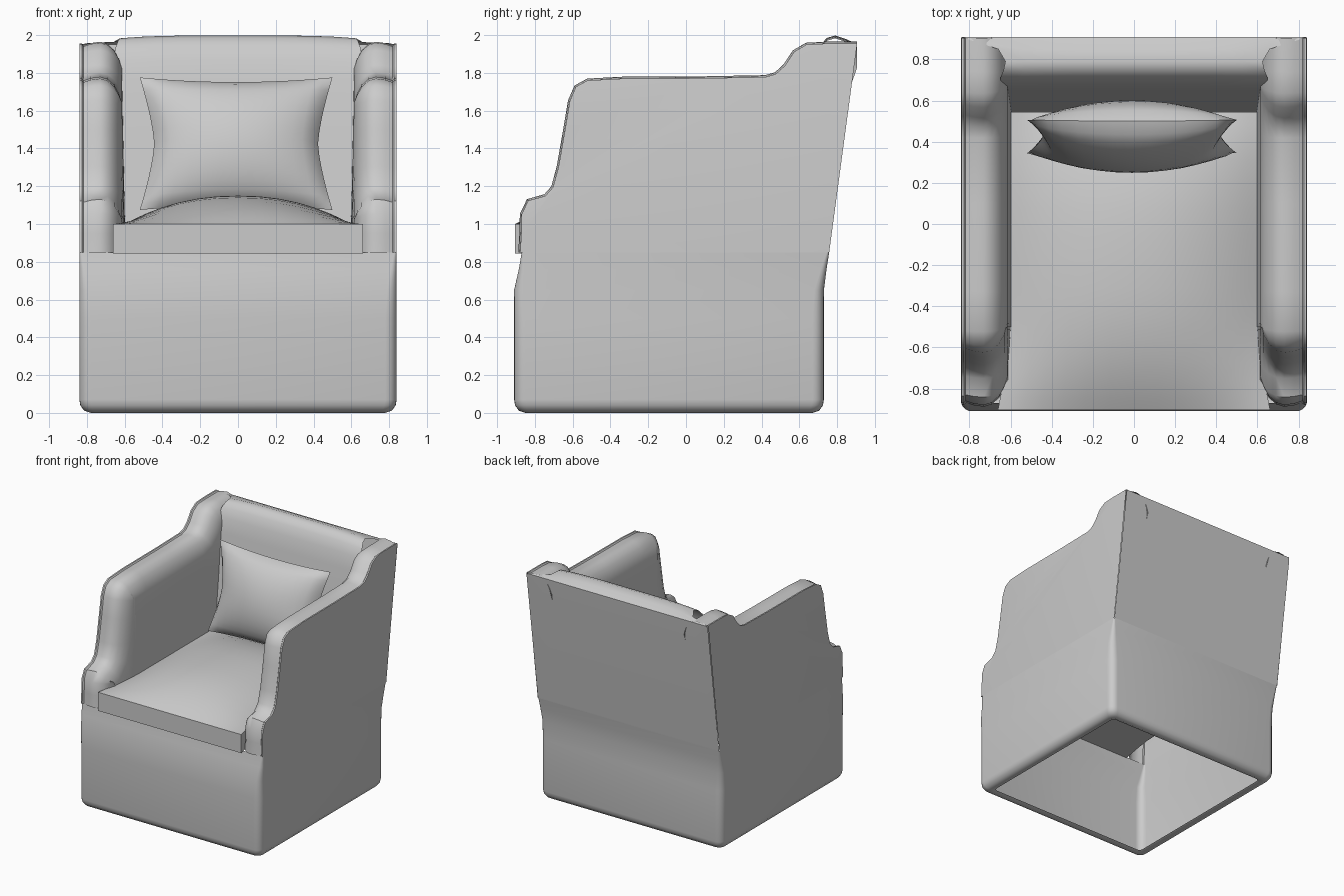
import bpy, bmesh, math
from mathutils import Vector

if "Cube" in bpy.data.objects:
    bpy.data.objects.remove(bpy.data.objects["Cube"])


def finish(name, bm, angle=40, weld=0.0005):
    bmesh.ops.remove_doubles(bm, verts=bm.verts, dist=weld)
    bmesh.ops.recalc_face_normals(bm, faces=bm.faces)
    me = bpy.data.meshes.new(name)
    bm.to_mesh(me)
    bm.free()
    ob = bpy.data.objects.new(name, me)
    bpy.context.collection.objects.link(ob)
    bpy.ops.object.select_all(action='DESELECT')
    ob.select_set(True)
    bpy.context.view_layer.objects.active = ob
    bpy.ops.object.shade_smooth_by_angle(angle=math.radians(angle))
    return ob


def loft(bm, rows, closed=False):
    vs = [[bm.verts.new(p) for p in row] for row in rows]
    for a, b in zip(vs, vs[1:]):
        n = len(a)
        for i in range(n if closed else n - 1):
            j = (i + 1) % n
            bm.faces.new((a[i], a[j], b[j], b[i]))
    return vs


def round_rect(hx, y0, y1, r, z, seg=5):
    pts = []
    corners = [(hx - r, y1 - r), (-hx + r, y1 - r), (-hx + r, y0 + r), (hx - r, y0 + r)]
    for k, (cx, cy) in enumerate(corners):
        for i in range(seg + 1):
            a = math.pi / 2 * (k + i / seg)
            pts.append((cx + r * math.cos(a), cy + r * math.sin(a), z))
    return pts


def puff(name, n, top, bottom):
    """Two n x n sheets over u,v in -1..1, joined round the rim."""
    bm = bmesh.new()
    t = [-math.cos(math.pi * i / n) * 0.5 + (2 * i / n - 1) * 0.5 for i in range(n + 1)]
    a = loft(bm, [[top(u, v) for u in t] for v in t])
    b = loft(bm, [[bottom(u, v) for u in t] for v in t])

    def rim(g):
        return (g[0][:-1] + [r[-1] for r in g[:-1]] + g[-1][:0:-1]
                + [r[0] for r in g[:0:-1]])
    ra, rb = rim(a), rim(b)
    for i in range(len(ra)):
        j = (i + 1) % len(ra)
        if (ra[i].co - rb[i].co).length > 0.001 or (ra[j].co - rb[j].co).length > 0.001:
            bm.faces.new((ra[i], ra[j], rb[j], rb[i]))
    return finish(name, bm)


# Base skirt: hollow, open underneath with a turned-in rim
bm = bmesh.new()
loft(bm, [round_rect(0.84 - i, -0.91 + f + i, 0.73 + b - i, r, z) for i, f, b, r, z in [
    (0.09, 0, 0, 0.03, 0.012), (0.06, 0, 0, 0.04, 0.0), (0.025, 0, 0, 0.05, 0.012),
    (0.005, 0, 0, 0.06, 0.04), (0, 0, 0, 0.06, 0.07), (0, 0, 0, 0.06, 0.5),
    (0, 0, 0, 0.05, 0.65), (0, 0.025, 0.014, 0.03, 0.76), (0, 0.04, 0.028, 0.012, 0.85)]], True)
finish("base_skirt", bm)

# Arms: stepped side profile (y, z) lofted across a padded cross-section (x, offset)
profile = [(-0.868, 0.85), (-0.862, 0.95), (-0.86, 1.05), (-0.83, 1.115), (-0.74, 1.14),
           (-0.695, 1.19), (-0.665, 1.3), (-0.63, 1.5), (-0.605, 1.65), (-0.575, 1.72),
           (-0.52, 1.75), (-0.33, 1.76), (0.1, 1.762), (0.42, 1.768), (0.48, 1.785),
           (0.53, 1.83), (0.58, 1.905), (0.64, 1.94), (0.74, 1.945), (0.905, 1.945)]
section = [(0.84, 0.0), (0.838, 0.01), (0.826, 0.01), (0.818, 0.0), (0.78, 0.013),
           (0.73, 0.02), (0.69, 0.008), (0.655, -0.025), (0.63, -0.07), (0.615, -0.12)]
P = [Vector(p) for p in profile]
N = []
for i in range(len(P)):
    d = P[min(i + 1, len(P) - 1)] - P[max(i - 1, 0)]
    N.append(Vector((-d.y, d.x)).normalized())
N[0], N[-1] = Vector((-1, 0)), Vector((0, 1))

for side, label in ((1, "right"), (-1, "left")):
    bm = bmesh.new()
    rows = []
    for x, off in section:
        q = [p + n * off for p, n in zip(P, N)]
        rows.append([(side * x, min(c.x, 0.905), c.y) for c in q])
    # inner wall falls to the seat and follows the sloping back
    rows.append([(side * 0.595, min(y, 0.56), 0.85) for _, y, z in rows[-1]])
    vs = loft(bm, rows)
    bm.faces.new(vs[0] + [bm.verts.new((side * 0.84, 0.758, 0.85))])
    finish(label + "_arm", bm)

# Back: sloping outer panel, rolled top and inner panel (y, z, half width)
back = [(0.758, 0.85, 0.838), (0.908, 1.93, 0.838), (0.91, 1.95, 0.83), (0.895, 1.957, 0.8),
        (0.85, 1.978, 0.66), (0.79, 1.998, 0.625), (0.745, 1.985, 0.635), (0.71, 1.945, 0.65),
        (0.68, 1.87, 0.65), (0.655, 1.76, 0.64), (0.61, 1.4, 0.62), (0.555, 1.0, 0.605),
        (0.54, 0.85, 0.6)]
cols = [i / 6 - 1 for i in range(13)]
bm = bmesh.new()
loft(bm, [[(w * u, y, z - (0.015 * u ** 4 if 3 < k < 8 else 0)) for u in cols]
          for k, (y, z, w) in enumerate(back)])
finish("backrest", bm)


# Seat cushion: boxed edge, crowned top, flared front corners
def seat(u, v, z):
    y = -0.18 + 0.725 * v
    w = 0.6 + 0.062 * max(0, (-0.5 - y) / 0.405) ** 1.3
    return (w * u, y, z)


puff("seat_cushion", 14,
     lambda u, v: seat(u, v, 1.0 + 0.15 * (1 - abs(u) ** 2.2) * (1 - abs(v) ** 2.6)),
     lambda u, v: seat(u, v, 0.845))


# Throw pillow: pinched sides, leaning against the back
def pillow(u, v, s):
    x = 0.51 * u * (1 - 0.15 * (1 - abs(v) ** 1.4))
    z = 0.36 * v * (1 - 0.07 * (1 - u * u))
    y = s * 0.165 * max(0, (1 - u * u) * (1 - v * v)) ** 0.55
    a = math.radians(13)
    return (x - 0.01, 0.425 + y * math.cos(a) + z * math.sin(a),
            1.425 + z * math.cos(a) - y * math.sin(a))


puff("pillow", 14, lambda u, v: pillow(u, v, -1), lambda u, v: pillow(u, v, 1))
